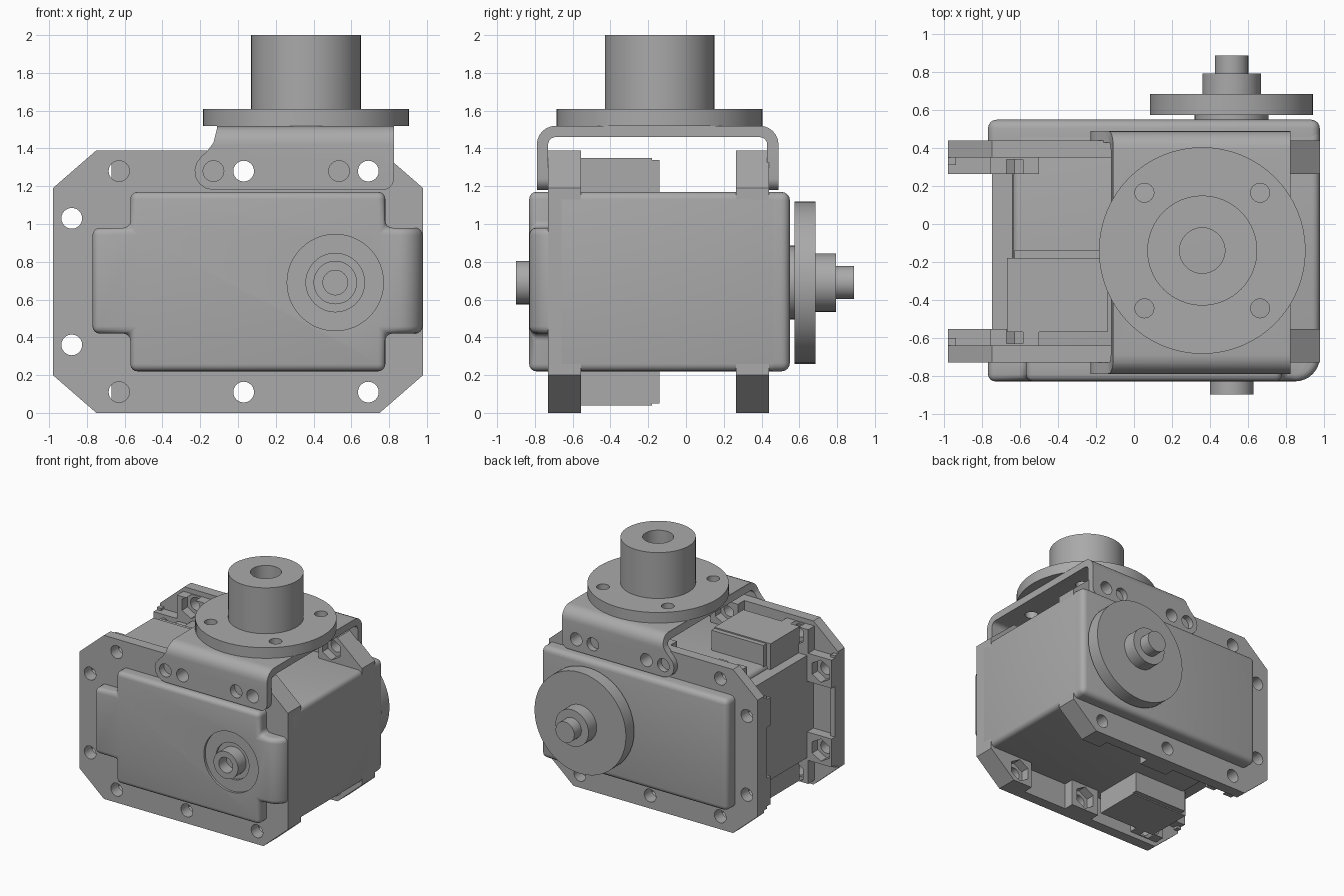
import bpy, bmesh, math
from mathutils import Matrix

if "Cube" in bpy.data.objects:
    bpy.data.objects.remove(bpy.data.objects["Cube"], do_unlink=True)

gray = bpy.data.materials.new("plain_gray")
gray.use_nodes = True
COLOR = (0.4, 0.4, 0.4, 1)
gray.diffuse_color = COLOR
gray.node_tree.nodes["Principled BSDF"].inputs["Base Color"].default_value = COLOR


def finish(name, bm):
    bmesh.ops.recalc_face_normals(bm, faces=bm.faces[:])
    mesh = bpy.data.meshes.new(name)
    bm.to_mesh(mesh)
    bm.free()
    mesh.materials.append(gray)
    obj = bpy.data.objects.new(name, mesh)
    bpy.context.scene.collection.objects.link(obj)
    return obj


def prism(name, pts, a, b, axis="Y"):
    """Extrude a closed profile: (x, z) along Y, or (y, z) along X."""
    bm = bmesh.new()
    place = (lambda p: (p[0], a, p[1])) if axis == "Y" else (lambda p: (a, p[0], p[1]))
    face = bm.faces.new([bm.verts.new(place(p)) for p in pts])
    new = bmesh.ops.extrude_face_region(bm, geom=[face])["geom"]
    move = (0, b - a, 0) if axis == "Y" else (b - a, 0, 0)
    bmesh.ops.translate(bm, vec=move, verts=[v for v in new if isinstance(v, bmesh.types.BMVert)])
    return finish(name, bm)


def rect(x0, x1, z0, z1):
    return [(x0, z0), (x1, z0), (x1, z1), (x0, z1)]


def box(name, x0, x1, y0, y1, z0, z1):
    return prism(name, rect(x0, x1, z0, z1), y0, y1)


def cyl(name, u, v, r, a, b, axis="Y", sides=48):
    """Cylinder along Y at (x, z), or along Z at (x, y)."""
    bm = bmesh.new()
    bmesh.ops.create_cone(bm, cap_ends=True, segments=sides, radius1=r, radius2=r, depth=abs(b - a))
    mid = (a + b) / 2
    if axis == "Y":
        m = Matrix.Translation((u, mid, v)) @ Matrix.Rotation(math.pi / 2, 4, "X")
    else:
        m = Matrix.Translation((u, v, mid))
    bm.transform(m)
    return finish(name, bm)


def select(obj):
    bpy.ops.object.select_all(action="DESELECT")
    obj.select_set(True)
    bpy.context.view_layer.objects.active = obj


def smooth(*objs):
    for o in objs:
        select(o)
        bpy.ops.object.shade_smooth_by_angle(angle=math.radians(35))


def bevel(obj, width, segments=4):
    select(obj)
    m = obj.modifiers.new("round", "BEVEL")
    m.width, m.segments, m.limit_method = width, segments, "ANGLE"
    bpy.ops.object.modifier_apply(modifier=m.name)


def boolean(obj, others, op="DIFFERENCE"):
    for c in others:
        select(obj)
        m = obj.modifiers.new("cut", "BOOLEAN")
        m.operation, m.object, m.solver = op, c, "EXACT"
        bpy.ops.object.modifier_apply(modifier=m.name)
        bpy.data.objects.remove(c, do_unlink=True)


def arc(cx, cy, r, a0, a1, n=6):
    angles = [math.radians(a0 + (a1 - a0) * i / n) for i in range(n + 1)]
    return [(cx + r * math.cos(t), cy + r * math.sin(t)) for t in angles]


# Main housing and back cover
core = box("housing", -0.64, 0.98, -0.7, 0.5, 0.22, 1.17)
bevel(core, 0.04)
end_block = box("housing_end", -0.75, -0.5, -0.7, 0.4, 0.26, 1.13)
back = box("back_cover", -0.77, 0.98, 0.34, 0.55, 0.22, 1.17)
bevel(back, 0.045)

# Front cover with notched corners and one broad rounded end
L, l, r, R = -0.77, -0.57, 0.78, 0.98
b, lo, hi, t = 0.22, 0.42, 0.98, 1.17
front = prism("front_cover", [(l, b), (r, b), (r, lo), (R, lo), (R, hi), (r, hi),
                              (r, t), (l, t), (l, hi), (L, hi), (L, lo), (l, lo)], -0.83, -0.66)
bm = bmesh.new()
bm.from_mesh(front.data)
edge = [e for e in bm.edges if all(v.co.x > 0.97 and v.co.y < -0.8 for v in e.verts)]
bmesh.ops.bevel(bm, geom=edge, offset=0.13, segments=8, profile=0.5, affect="EDGES")
bm.to_mesh(front.data)
bm.free()
bevel(front, 0.045)
SX, SZ = 0.515, 0.69
boolean(front, [cyl("c", SX, SZ, 0.255, -0.9, -0.81), cyl("c", SX, SZ, 0.155, -0.9, -0.79)])
hub = cyl("front_hub", SX, SZ, 0.115, -0.9, -0.75)
boolean(hub, [cyl("c", SX, SZ, 0.065, -1, -0.8)])
smooth(core, back, front, hub)

# Mounting frames, each with eight holes, pads and hexagonal nut pockets
outline = [(-0.98, 0.2), (-0.75, 0), (0.75, 0), (0.98, 0.2),
           (0.98, 1.19), (0.75, 1.39), (-0.75, 1.39), (-0.98, 1.19)]
holes = [(x, z) for x in (-0.63, 0.03, 0.69) for z in (0.11, 1.28)] + [(-0.88, 0.36), (-0.88, 1.03)]


def flip(pts):
    return [(x, 1.39 - z) for x, z in pts]


top_pads = [rect(-0.76, -0.5, 1.1, 1.35), rect(-0.1, 0.16, 1.1, 1.39),
            [(0.57, 1.1), (0.98, 1.1), (0.98, 1.19), (0.75, 1.39), (0.57, 1.39)],
            rect(-0.98, -0.7, 0.91, 1.15)]
for side, outer, s in (("front", -0.73, 1), ("back", 0.44, -1)):
    frame = prism(side + "_frame", outline, outer, outer + s * 0.09)
    pads = [prism("pad", p, outer + s * 0.05, outer + s * 0.175)
            for q in top_pads for p in (q, flip(q))]
    # thin stiffening lip along the free end
    pads.append(box("lip", -0.98, -0.94, *sorted((outer + s * 0.05, outer + s * 0.13)), 0.22, 1.17))
    boolean(frame, pads, "UNION")
    cuts = []
    for x, z in holes:
        cuts.append(cyl("c", x, z, 0.055, outer - 0.3, outer + 0.3, sides=24))
        cuts.append(cyl("c", x, z, 0.095, outer + s * 0.1, outer + s * 0.3, sides=6))
    boolean(frame, cuts)
    smooth(frame)

# Cable sockets above and below the housing
for name, z0, z1, step in (("top", 1.1, 1.35, -0.01), ("bottom", 0.04, 0.3, 0.01)):
    box(name + "_socket", -0.67, -0.14, -0.57, -0.18, z0, z1)
    box(name + "_socket_lip", -0.63, -0.14, -0.2, -0.14, z0 + max(step, 0), z1 + min(step, 0))

# Bent bracket: U-shaped sheet trimmed to its side outline
sheet = ([(-0.79, 1.1)] + arc(-0.69, 1.42, 0.1, 180, 90) + arc(0.39, 1.42, 0.1, 90, 0)
         + [(0.49, 1.1), (0.43, 1.1)] + arc(0.39, 1.42, 0.04, 0, 90)
         + arc(-0.69, 1.42, 0.04, 90, 180) + [(-0.73, 1.1)])
bracket = prism("bracket", sheet, -0.4, 1.0, "X")
trim = (arc(-0.13, 1.28, 0.1, 270, 130) + [(-0.16, 1.39), (-0.13, 1.43), (-0.11, 1.51), (-0.11, 1.6), (0.825, 1.6)]
        + arc(0.765, 1.24, 0.06, 0, -90))
boolean(bracket, [prism("c", trim, -1, 1)], "INTERSECT")
BX, BY = 0.36, -0.14
bolts = [(BX + i * 0.305, BY + j * 0.305) for i in (-1, 1) for j in (-1, 1)]
boolean(bracket, [cyl("c", x, 1.28, 0.055, -1, 1, sides=24) for x in (-0.13, 0.03, 0.535, 0.69)]
        + [cyl("c", x, y, 0.05, 1.3, 1.6, "Z", 24) for x, y in bolts]
        + [cyl("c", BX, BY, 0.12, 1.3, 1.6, "Z", 32)])

# Top flange with its hollow post
flange = cyl("top_flange", BX, BY, 0.545, 1.52, 1.61, "Z", 64)
boolean(flange, [cyl("post", BX, BY, 0.29, 1.56, 2.0, "Z", 64)], "UNION")
boolean(flange, [cyl("c", BX, BY, 0.12, 1.4, 2.1, "Z", 32)]
        + [cyl("c", x, y, 0.05, 1.4, 1.7, "Z", 24) for x, y in bolts])
smooth(bracket, flange)

# Output wheel at the back
for name, rad, y0, y1 in (("output_neck", 0.195, 0.53, 0.58), ("output_wheel", 0.43, 0.575, 0.685),
                          ("output_hub", 0.155, 0.68, 0.795), ("output_tip", 0.088, 0.79, 0.89)):
    smooth(cyl(name, SX, SZ, rad, y0, y1))
